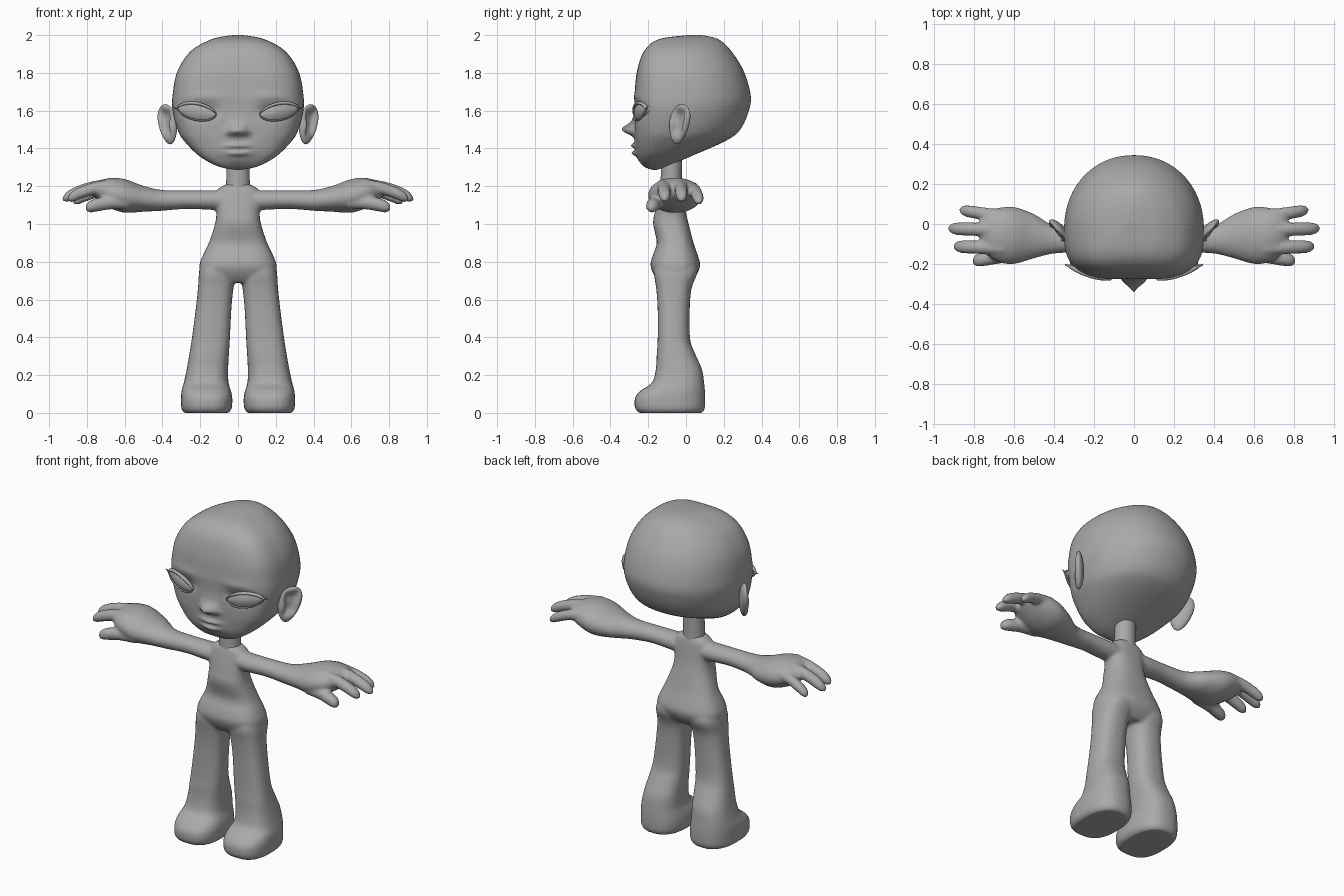
import bpy, bmesh, math
from mathutils import Vector, Matrix

cube = bpy.data.objects.get("Cube")
if cube:
    bpy.data.objects.remove(cube)

clay = bpy.data.materials.new("grey_clay")
clay.use_nodes = True
GREY = (0.4, 0.4, 0.4, 1)
clay.diffuse_color = GREY
clay.node_tree.nodes["Principled BSDF"].inputs["Base Color"].default_value = GREY


def finish(bm, name, mirror=False):
    """Turn a bmesh into a smooth, coloured object."""
    bmesh.ops.recalc_face_normals(bm, faces=bm.faces)
    mesh = bpy.data.meshes.new(name)
    bm.to_mesh(mesh)
    bm.free()
    mesh.shade_smooth()
    mesh.materials.append(clay)
    obj = bpy.data.objects.new(name, mesh)
    bpy.context.collection.objects.link(obj)
    if mirror:
        obj.modifiers.new("both_sides", 'MIRROR')
    return obj


def resample(rows, steps):
    """Catmull-Rom interpolation between rows of numbers."""
    out = []
    for i in range(len(rows) - 1):
        a, b, c, d = (rows[max(0, min(len(rows) - 1, i + k))] for k in (-1, 0, 1, 2))
        for s in range(steps):
            t = s / steps
            out.append([q + t / 2 * (r - p + t * (2 * p - 5 * q + 4 * r - e + t * (3 * (q - r) + e - p)))
                        for p, q, r, e in zip(a, b, c, d)])
    return out + [list(rows[-1])]


def loft(bm, rows, axis='Z', steps=5, count=32, power=(2.3, 2.3), middle=0.5):
    """Skin rounded sections; each row is position, low/high, low/high."""
    rings = []
    for t, a0, a1, b0, b1 in resample(rows, steps):
        ring = []
        mid = b0 + middle * (b1 - b0)
        for k in range(count):
            ang = math.tau * k / count
            c, s = math.cos(ang), math.sin(ang)
            e = 2 / (power[0] if s < 0 else power[1])
            u = (a0 + a1) / 2 + (a1 - a0) / 2 * math.copysign(abs(c) ** e, c)
            v = mid + (b1 - mid if s > 0 else b0 - mid) * abs(s) ** e
            ring.append(bm.verts.new((u, v, t) if axis == 'Z' else (t, u, v)))
        rings.append(ring)
    for lower, upper in zip(rings, rings[1:]):
        for k in range(count):
            n = (k + 1) % count
            bm.faces.new((lower[k], lower[n], upper[n], upper[k]))
    bm.faces.new(rings[0][::-1])
    bm.faces.new(rings[-1])


def flip(row, side):
    """Mirror a vertical section row across the body."""
    return row if side > 0 else (row[0], -row[2], -row[1], row[3], row[4])


# Body: torso, legs, arms and fingers fused into one skin
body = bmesh.new()
torso = [(.69, .14, -.14, .02), (.73, .198, -.17, .055), (.78, .205, -.188, .075),
         (.83, .188, -.178, .064), (.9, .155, -.155, .04), (1, .122, -.174, .014),
         (1.06, .115, -.166, 0), (1.13, .12, -.152, -.01), (1.18, .11, -.14, -.018),
         (1.21, .066, -.13, -.028)]
loft(body, [(z, -w, w, f, b) for z, w, f, b in torso], power=(2.6, 2.5))

leg = [(0, .05, .285, -.25, .085), (.025, .033, .3, -.27, .1), (.08, .03, .302, -.27, .102),
       (.12, .038, .298, -.238, .1), (.16, .05, .287, -.18, .096), (.23, .052, .272, -.16, .085),
       (.31, .048, .258, -.155, .05), (.39, .043, .245, -.15, .022), (.55, .035, .224, -.15, .02),
       (.66, .024, .212, -.158, .03), (.75, .008, .204, -.17, .062), (.82, .01, .17, -.15, .04)]
arm = [(.04, -.14, -.02, 1.07, 1.18), (.15, -.145, -.02, 1.075, 1.178), (.27, -.142, -.022, 1.08, 1.178),
       (.4, -.148, -.008, 1.07, 1.18), (.5, -.172, .05, 1.065, 1.202), (.6, -.2, .085, 1.06, 1.238),
       (.68, -.19, .08, 1.085, 1.244), (.74, -.15, .06, 1.125, 1.225), (.77, -.1, .02, 1.15, 1.2)]
# Fingers: start x, tip x, start y, tip y, start z, tip z, radius
fingers = {"little": (.64, .875, .035, .07, 1.185, 1.115, .032),
           "middle": (.66, .932, -.03, -.022, 1.205, 1.13, .034),
           "index": (.66, .905, -.12, -.112, 1.2, 1.13, .034),
           "thumb": (.58, .81, -.145, -.185, 1.12, 1.085, .037)}


def finger_rows(x0, x1, y0, y1, z0, z1, radius):
    rows = []
    for f, size in ((0, 1.15), (.4, 1), (.7, .98), (.87, .88), (.96, .55), (1, .05)):
        y, z, r = y0 + f * (y1 - y0), z0 + f ** 2 * (z1 - z0), radius * size
        rows.append((x0 + f * (x1 - x0), y - r, y + r, z - r, z + r))
    return rows


for side in (1, -1):
    loft(body, [flip(r, side) for r in leg], power=(2.7, 2.4))
    for rows in [arm] + [finger_rows(*f) for f in fingers.values()]:
        loft(body, [(side * r[0], *r[1:]) for r in rows], axis='X', power=(2, 2))
body_obj = finish(body, "body")
remesh = body_obj.modifiers.new("fuse", 'REMESH')
remesh.mode = 'VOXEL'
remesh.voxel_size = 0.009
remesh.use_smooth_shade = True
soften = body_obj.modifiers.new("soften", 'SMOOTH')
soften.factor = 0.5
soften.iterations = 6

# Neck
neck = bmesh.new()
loft(neck, [(1.17, -.066, .066, -.137, -.02), (1.24, -.062, .062, -.134, -.022),
            (1.4, -.062, .062, -.13, -.02)], power=(2, 2))
finish(neck, "neck")

# Head: rounded skull, then sculpted face
head = bmesh.new()
skull = [(1.285, .004, -.17, -.16), (1.305, .105, -.222, -.1), (1.36, .205, -.252, .03),
         (1.44, .285, -.266, .21), (1.5, .32, -.27, .287), (1.6, .346, -.272, .333),
         (1.685, .346, -.272, .342), (1.81, .32, -.259, .305), (1.915, .25, -.222, .24),
         (1.976, .145, -.15, .175), (1.997, .05, -.02, .1), (2, .004, .045, .055)]
loft(head, [(z, -w, w, f, b) for z, w, f, b in skull], steps=10, count=160, power=(3.3, 2.1), middle=.4)
# Face forms: centre x, centre z, spread x, spread z, push outwards
forms = [(0, 1.5, .034, .03, .066), (0, 1.54, .03, .04, .012), (.045, 1.485, .018, .018, .02),
         (0, 1.39, .08, .045, .018), (0, 1.416, .05, .011, .016), (0, 1.373, .045, .012, .016),
         (0, 1.395, .055, .006, -.012), (0, 1.335, .05, .02, .004),
         (.2, 1.6, .075, .04, -.022), (.13, 1.6, .03, .03, -.008), (.17, 1.675, .1, .025, .006)]
for v in head.verts:
    if v.co.y < -.05:
        for x, z, sx, sz, push in forms:
            v.co.y -= push * math.exp(-((abs(v.co.x) - x) / sx) ** 2 - ((v.co.z - z) / sz) ** 2)
finish(head, "head")


# Eyes: almond patches that wrap round the face
def eye_point(angle, r, lift=0.0):
    c, s = math.cos(angle), math.sin(angle)
    x = .218 + .102 * r * c
    z = 1.594 + .16 * (x - .218) + .043 * r * math.copysign(abs(s) ** 1.3, s)
    y = -.272 + .06 * ((x - .1) / .22) ** 2 - .014 * (1 - r * r) - lift
    return Vector((x, y, z))


eye = bmesh.new()
COUNT = 40
rings = [[eye.verts.new(eye_point(math.tau * k / COUNT, r, lift)) for k in range(COUNT)]
         for r, lift in ((1, -.05), (1, 0), (.85, 0), (.6, 0), (.3, 0), (.03, 0))]
for outer, inner in zip(rings, rings[1:]):
    for k in range(COUNT):
        n = (k + 1) % COUNT
        eye.faces.new((outer[k], outer[n], inner[n], inner[k]))
eye.faces.new(rings[-1])
finish(eye, "eyes", mirror=True)


# Eyelids: tapered tubes along the almond edge
def eyelid(name, start, end, radius, tail):
    lid = bmesh.new()
    path = [eye_point(start + (end - start) * i / 24, 1.03, .002) for i in range(25)]
    if tail:
        path.insert(0, path[0] + Vector((.022, .008, .006)))
    rings = []
    for i, p in enumerate(path):
        r = radius * (.25 + .75 * math.sin(math.pi * i / (len(path) - 1)) ** .5)
        rings.append([lid.verts.new(p + Vector((0, 1.6 * r * math.cos(a), r * math.sin(a))))
                      for a in (math.tau * k / 10 for k in range(10))])
    for p, q in zip(rings, rings[1:]):
        for k in range(10):
            lid.faces.new((p[k], p[k - 1], q[k - 1], q[k]))
    lid.faces.new(rings[0])
    lid.faces.new(rings[-1])
    finish(lid, name, mirror=True)


eyelid("upper_eyelids", 0, math.pi, .009, True)
eyelid("lower_eyelids", 0, -math.pi, .005, False)

# Ears: dished teardrops turned forwards
ear = bmesh.new()
bmesh.ops.create_uvsphere(ear, u_segments=48, v_segments=32, radius=1)
for v in ear.verts:
    x, y, z = v.co
    width = .066 * (1 + .22 * z)
    dent = .034 * math.exp(-(x / .55) ** 4 - ((z - .1) / .62) ** 4) if y < 0 else 0
    rim = .012 * math.exp(-((x + .5) / .25) ** 2 - ((z + .1) / .3) ** 2) if y < 0 else 0
    v.co = (x * width + .02 * z, y * .03 + dent - rim, z * .106)
ear.transform(Matrix.Translation((.372, -.035, 1.528)) @ Matrix.Rotation(math.radians(48), 4, 'Z'))
finish(ear, "ears", mirror=True)
